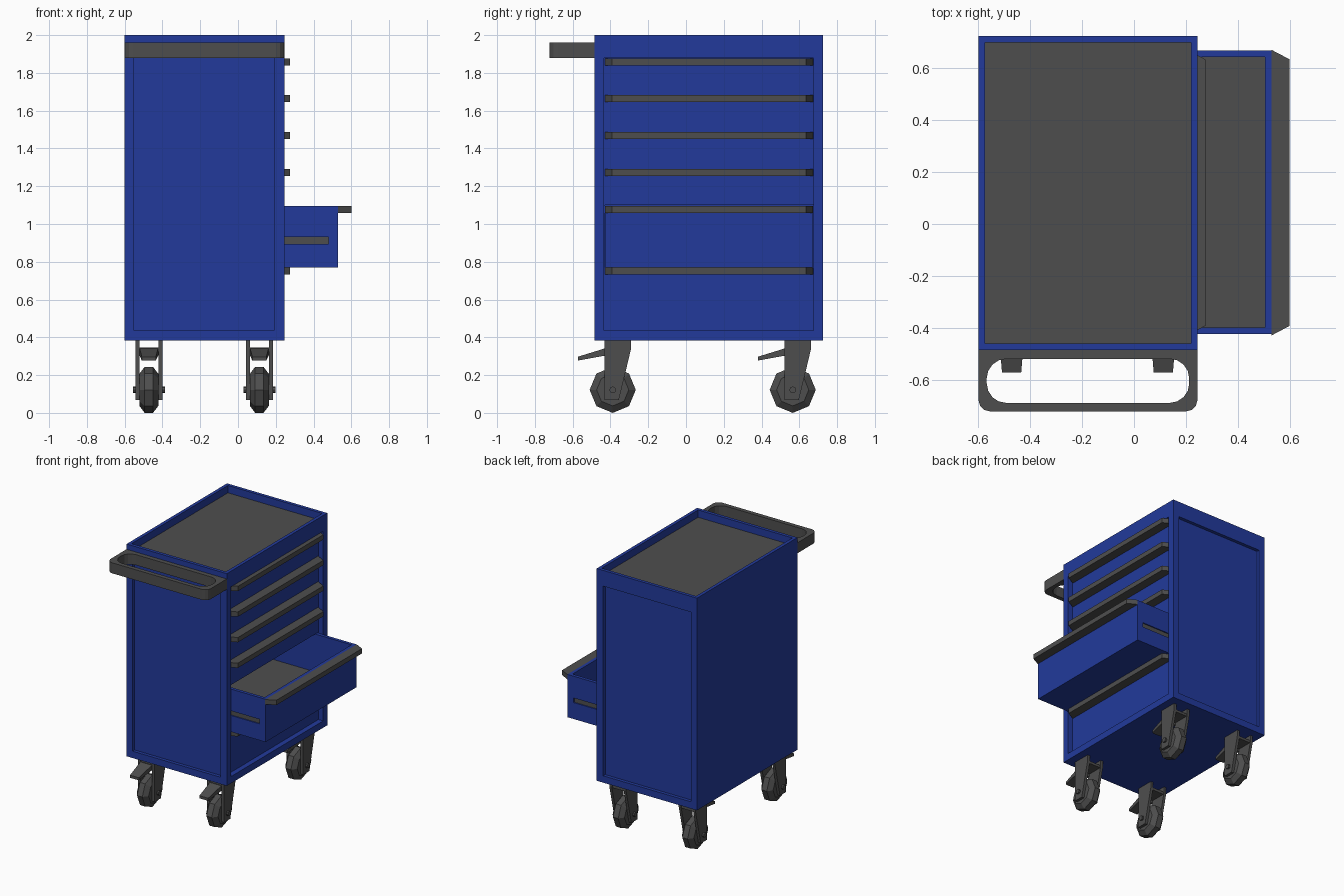
import bpy, bmesh, math
from mathutils import Vector

if "Cube" in bpy.data.objects:
    bpy.data.objects.remove(bpy.data.objects["Cube"])


def material(name, rgb):
    m = bpy.data.materials.new(name)
    m.diffuse_color = (*rgb, 1)
    m.use_nodes = True
    m.node_tree.nodes["Principled BSDF"].inputs["Base Color"].default_value = m.diffuse_color
    return m


BLUE = material("cabinet blue", (0.016, 0.042, 0.33))
GREY = material("dark grey", (0.076, 0.076, 0.076))


def finish(bm, name, mat):
    bmesh.ops.recalc_face_normals(bm, faces=bm.faces)
    me = bpy.data.meshes.new(name)
    bm.to_mesh(me)
    bm.free()
    me.materials.append(mat)
    ob = bpy.data.objects.new(name, me)
    bpy.context.collection.objects.link(ob)
    return ob


def add_prism(bm, pts, direction):
    """Extrude a polygon of 3D points along a direction."""
    f = bm.faces.new([bm.verts.new(p) for p in pts])
    ret = bmesh.ops.extrude_face_region(bm, geom=[f], use_keep_orig=True)
    vs = [v for v in ret["geom"] if isinstance(v, bmesh.types.BMVert)]
    bmesh.ops.translate(bm, verts=vs, vec=Vector(direction))


def add_box(bm, x0, x1, y0, y1, z0, z1):
    add_prism(bm, [(x0, y0, z0), (x1, y0, z0), (x1, y1, z0), (x0, y1, z0)], (0, 0, z1 - z0))


def boxes(name, mat, *dims):
    bm = bmesh.new()
    for d in dims:
        add_box(bm, *d)
    return finish(bm, name, mat)


def cut(ob, cutter):
    m = ob.modifiers.new("cut", 'BOOLEAN')
    m.operation = 'DIFFERENCE'
    m.solver = 'EXACT'
    m.object = cutter
    bpy.context.view_layer.update()
    dg = bpy.context.evaluated_depsgraph_get()
    me = bpy.data.meshes.new_from_object(ob.evaluated_get(dg))
    ob.modifiers.clear()
    ob.data = me
    bpy.data.objects.remove(cutter)


# Cabinet shell with top tray, end panels, drawer recess and one open bay
X0, X1, Y0, Y1, ZB, ZT = -0.6, 0.245, -0.485, 0.725, 0.383, 2.0
cabinet = boxes("cabinet", BLUE, (X0, X1, Y0, Y1, ZB, ZT))
for d in [(X0 + .025, X1 - .025, Y0 + .025, Y1 - .025, 1.94, 2.1),
          (-0.55, 0.19, -0.6, Y0 + .025, 0.435, 1.88),
          (-0.55, 0.19, Y1 - .025, 0.8, 0.435, 1.88),
          (0.205, 0.4, -0.435, 0.675, 0.435, 1.88),
          (-0.56, 0.22, -0.43, 0.675, 0.765, 1.10)]:
    cut(cabinet, boxes("cutter", BLUE, d))
boxes("tray_mat", GREY, (X0 + .025, X1 - .025, Y0 + .025, Y1 - .025, 1.935, 1.944))


# Drawer pulls: strips with slanted ends
def pull(name, x, top):
    bm = bmesh.new()
    add_prism(bm, [(x, -0.43, top), (x + .07, -0.393, top),
                   (x + .07, 0.635, top), (x, 0.672, top)], (0, 0, -0.037))
    finish(bm, name, GREY)


for i, z in enumerate([1.877, 1.682, 1.487, 1.292, 0.77]):
    pull(f"drawer_pull_{i + 1}", 0.205, z)
pull("open_drawer_pull", 0.53, 1.096)

# Open drawer: front, back, bottom and side walls with a slide groove
DX0, DX1, DZ0, DZ1 = -0.23, 0.53, 0.77, 1.096
MID = 0.1225
HALF = 0.5475
parts = [(DX1 - .025, DX1, MID - HALF, MID + HALF, DZ0, DZ1),
         (DX0, DX0 + .025, MID - HALF, MID + HALF, DZ0, DZ1),
         (DX0, DX1, MID - HALF, MID + HALF, DZ0, DZ0 + .03)]
rails = []
for s in (-1, 1):
    def side(a, b):
        return sorted((MID + s * (HALF - a), MID + s * (HALF - b)))
    parts += [(DX0, DX1, *side(.014, .025), DZ0, DZ1),
              (DX0, DX1, *side(0, .014), DZ0, 0.895),
              (DX0, DX1, *side(0, .014), 0.93, DZ1),
              (0.478, DX1, *side(0, .014), 0.895, 0.93)]
    rails.append((DX0, 0.478, *side(.008, .0145), 0.895, 0.93))
boxes("open_drawer", BLUE, *parts)
boxes("drawer_slides", GREY, *rails)
boxes("drawer_mat", GREY, (DX0 + .025, DX1 - .025, MID - HALF + .025, MID + HALF - .025, .8, .808))


# Push handle: rounded bar with a rounded slot
def rounded(x0, x1, y0, y1, radii, z, n):
    """Corner radii in the order left-front, right-front, right-back, left-back."""
    pts = []
    for i, (cx, cy, sx, sy) in enumerate([(x0, y0, 1, 1), (x1, y0, -1, 1),
                                          (x1, y1, -1, -1), (x0, y1, 1, -1)]):
        r = radii[i]
        if r == 0:
            pts.append((cx, cy, z))
            continue
        for k in range(n + 1):
            a = math.pi + (i + k / n) * math.pi / 2
            pts.append((cx + sx * r + r * math.cos(a), cy + sy * r + r * math.sin(a), z))
    return pts


bm = bmesh.new()
add_prism(bm, rounded(X0, X1, -0.723, Y0, (.045, .045, 0, 0), 1.88, 3), (0, 0, 0.08))
handle = finish(bm, "push_handle", GREY)
bm = bmesh.new()
add_prism(bm, rounded(-0.568, 0.213, -0.69, -0.52, (.075,) * 4, 1.8, 4), (0, 0, 0.3))
cut(handle, finish(bm, "cutter", GREY))


# Casters
def add_wheel(bm, cx, cy, cz, profile, n):
    """Spin a (half x, radius) profile round the axle."""
    rings = [[bm.verts.new((cx + x, cy + r * math.sin(2 * math.pi * k / n),
                            cz + r * math.cos(2 * math.pi * k / n))) for k in range(n)]
             for x, r in profile]
    for a, b in zip(rings, rings[1:]):
        for k in range(n):
            bm.faces.new((a[k], a[(k + 1) % n], b[(k + 1) % n], b[k]))
    bm.faces.new(rings[0])
    bm.faces.new(rings[-1])


def caster(tag, cx, cy):
    bm = bmesh.new()
    add_wheel(bm, cx, cy, 0.122, [(-.05, .085), (-.022, .122), (.022, .122), (.05, .085)], 8)
    finish(bm, "wheel_" + tag, GREY)
    bm = bmesh.new()
    add_wheel(bm, cx, cy, 0.122, [(-.085, .018), (.085, .018)], 8)
    finish(bm, "axle_" + tag, GREY)
    # fork arms and bridge
    bm = bmesh.new()
    outline = [(-.043, .385), (.096, .385), (.096, .335), (.032, .067), (-.043, .067)]
    for x in (-.071, .05):
        add_prism(bm, [(cx + x, cy + y, z) for y, z in outline], (.021, 0, 0))
    add_box(bm, cx - .05, cx + .05, cy - .043, cy + .09, .325, .345)
    finish(bm, "fork_" + tag, GREY)
    # tapered brake pedal
    bm = bmesh.new()
    vs = [bm.verts.new((cx + sx * w, cy + y, z))
          for w, y, z in ((.05, -.03, .345), (.05, -.03, .305), (.037, -.185, .277), (.037, -.185, .297))
          for sx in (-1, 1)]
    bmesh.ops.convex_hull(bm, input=vs)
    finish(bm, "brake_pedal_" + tag, GREY)


for xn, cx in (("left", -0.472), ("right", 0.113)):
    for yn, cy in (("front", -0.388), ("back", 0.565)):
        caster(f"{yn}_{xn}", cx, cy)
